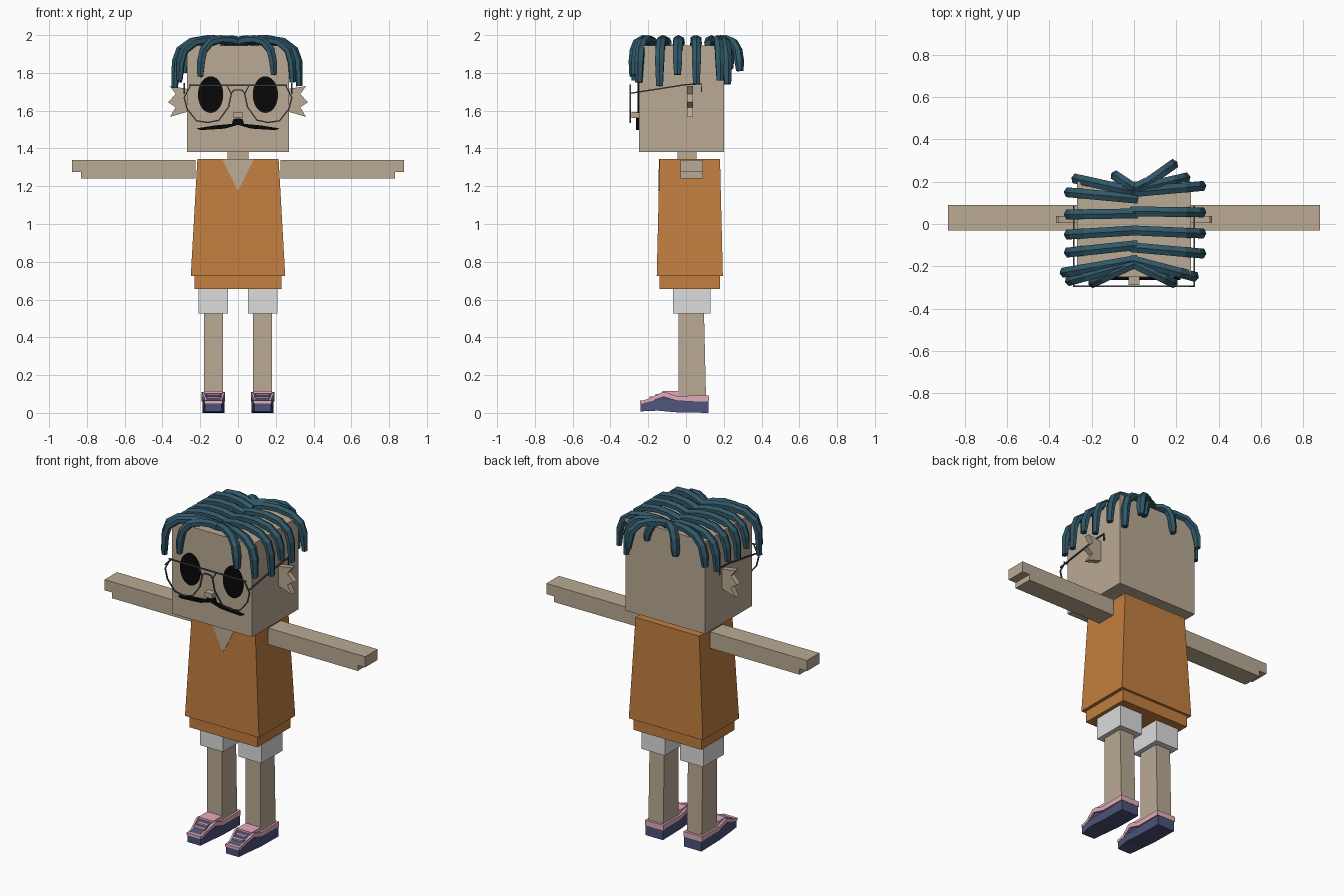
import bpy, bmesh, math
from mathutils import Vector

if "Cube" in bpy.data.objects:
    bpy.data.objects.remove(bpy.data.objects["Cube"])


def material(name, rgb):
    m = bpy.data.materials.new(name)
    lin = [((c / 255 + 0.055) / 1.055) ** 2.4 for c in rgb] + [1]
    m.diffuse_color = lin
    m.use_nodes = True
    m.node_tree.nodes["Principled BSDF"].inputs["Base Color"].default_value = lin
    return m


SKIN = material("skin", (186, 170, 148))
ORANGE = material("orange cloth", (194, 126, 63))
WHITE = material("white cloth", (220, 220, 220))
NAVY = material("navy shoe", (76, 82, 120))
PINK = material("pink trim", (228, 172, 188))
TEAL = material("teal hair", (49, 88, 104))
BLACK = material("black", (8, 8, 8))
STEEL = material("dark steel", (78, 86, 94))


def finish(name, bm, mat):
    bmesh.ops.recalc_face_normals(bm, faces=bm.faces)
    me = bpy.data.meshes.new(name)
    bm.to_mesh(me)
    bm.free()
    me.materials.append(mat)
    ob = bpy.data.objects.new(name, me)
    bpy.context.collection.objects.link(ob)
    return ob


def block(name, x, y, z, mat, top=None):
    """Box from ranges; top gives different x and y ranges at the upper end."""
    bm = bmesh.new()
    bmesh.ops.create_cube(bm, size=1)
    for v in bm.verts:
        rx, ry = top if top and v.co.z > 0 else (x, y)
        v.co = (rx[v.co.x > 0], ry[v.co.y > 0], z[v.co.z > 0])
    return finish(name, bm, mat)


def prism(name, outline, plane, a, b, mat, sign=1):
    """Extrude an outline: plane 'xz' runs along y, plane 'yz' runs along x."""
    bm = bmesh.new()
    put = (lambda p, d: (sign * p[0], d, p[1])) if plane == "xz" else \
          (lambda p, d: (sign * d, p[0], p[1]))
    ends = [[bm.verts.new(put(p, d)) for p in outline] for d in (a, b)]
    bm.faces.new(ends[0])
    bm.faces.new(ends[1])
    n = len(outline)
    for i in range(n):
        j = (i + 1) % n
        bm.faces.new((ends[0][i], ends[0][j], ends[1][j], ends[1][i]))
    return finish(name, bm, mat)


def strip(name, path, side, width, thick, mat, sides=6, tip=1.0, closed=False):
    """Sweep a faceted section along a path, tapering at its last point."""
    bm = bmesh.new()
    path = [Vector(p) for p in path]
    side = Vector(side).normalized()
    n = len(path)
    rings = []
    for i, p in enumerate(path):
        prev = path[i - 1] if i or closed else p
        nxt = path[(i + 1) % n] if i < n - 1 or closed else p
        up = side.cross((nxt - prev).normalized())
        k = tip if i == n - 1 else 1
        ring = []
        for s in range(sides):
            t = math.tau * (s + 0.5) / sides
            ring.append(bm.verts.new(p + side * math.cos(t) * width * k / 2
                                     + up * math.sin(t) * thick * k / 2))
        rings.append(ring)
    for i in range(n if closed else n - 1):
        r, q = rings[i], rings[(i + 1) % n]
        for s in range(sides):
            t = (s + 1) % sides
            bm.faces.new((r[s], r[t], q[t], q[s]))
    if not closed:
        bm.faces.new(rings[0])
        bm.faces.new(rings[-1])
    return finish(name, bm, mat)


# Head, neck and torso
block("head", (-.27, .27), (-.25, .2), (1.38, 1.945), SKIN)
block("neck", (-.055, .055), (-.045, .055), (1.34, 1.39), SKIN)
block("shirt", (-.25, .25), (-.155, .195), (.725, 1.345), ORANGE,
      top=((-.215, .215), (-.14, .18)))
block("shirt_hem", (-.23, .23), (-.14, .18), (.655, .73), ORANGE)

# Collar opening, tilted to follow the front of the shirt
collar = prism("collar_opening", [(-.085, 1.345), (.085, 1.345), (0, 1.175)],
               "xz", -.143, -.139, SKIN)
for v in collar.data.vertices:
    v.co.y -= (1.345 - v.co.z) * .024

# Face
block("nose", (-.025, .025), (-.288, -.25), (1.562, 1.592), SKIN)

lens = [(.035, 1.69), (.05, 1.62), (.1, 1.55), (.16, 1.537), (.22, 1.547),
        (.27, 1.61), (.285, 1.67), (.25, 1.735), (.06, 1.735)]
ear = [(.265, 1.715), (.36, 1.73), (.33, 1.688), (.37, 1.645), (.33, 1.618),
       (.36, 1.567), (.265, 1.595)]
whisker = [(0, 1.56), (.025, 1.555), (.032, 1.53), (.12, 1.522), (.22, 1.506),
           (.2, 1.497), (.07, 1.505), (0, 1.525)]
arm = [(.225, 1.24), (.83, 1.24), (.83, 1.275), (.88, 1.275), (.88, 1.34), (.225, 1.34)]
sole = [(-.24, .008), (-.24, .058), (-.19, .068), (.12, .062), (.12, 0), (-.05, .003), (-.15, .012)]
trim = [(-.235, .05), (-.235, .064), (-.2, .074), (-.13, .108), (-.11, .11),
        (-.05, .09), (.122, .092), (.122, .06), (-.04, .062), (-.12, .085), (-.19, .06)]
upper = [(-.225, .06), (-.18, .085), (-.12, .105), (-.05, .086), (.115, .086), (.115, .06)]


def taper_toe(ob, s):
    for v in ob.data.vertices:
        if v.co.y < -.18:
            v.co.x = s * .13 + (v.co.x - s * .13) * .75


for s, label in ((1, "left"), (-1, "right")):
    # Eyes, moustache and ears
    oval = [(.145 + .067 * math.cos(math.tau * i / 28),
             1.685 + .097 * math.sin(math.tau * i / 28)) for i in range(28)]
    prism(label + "_eye", oval, "xz", -.257, -.249, BLACK, s)
    prism(label + "_moustache", whisker, "xz", -.265, -.249, BLACK, s)
    prism(label + "_ear", ear, "xz", .005, .038, SKIN, s)

    # Glasses
    strip(label + "_lens_rim", [(s * x, -.295, z) for x, z in lens], (0, 1, 0),
          .01, .01, STEEL, 4, closed=True)
    strip(label + "_temple", [(s * .285, -.295, 1.692), (s * .285, 0, 1.738),
                              (s * .285, .08, 1.742), (s * .285, .082, 1.7)],
          (1, 0, 0), .01, .01, STEEL, 4)

    # Arms and legs
    prism(label + "_arm", arm, "xz", -.03, .09, SKIN, s)
    block(label + "_shorts_leg", (s * .13 - .078, s * .13 + .078), (-.07, .13),
          (.525, .665), WHITE)
    block(label + "_leg", (s * .13 - .05, s * .13 + .05), (-.04, .106),
          (.08, .54), SKIN, top=((s * .13 - .05, s * .13 + .05), (-.04, .095)))

    # Shoes with trim, tongue and laces
    taper_toe(prism(label + "_shoe_sole", sole, "yz", .072, .188, NAVY, s), s)
    taper_toe(prism(label + "_shoe_upper", upper, "yz", .078, .182, NAVY, s), s)
    for a, b in ((.068, .08), (.18, .192)):
        taper_toe(prism(label + "_shoe_trim", trim, "yz", a, b, PINK, s), s)
    block(label + "_heel_trim", (s * .13 - .062, s * .13 + .062), (.108, .122),
          (.06, .092), PINK)
    block(label + "_toe_trim", (s * .13 - .047, s * .13 + .047), (-.243, -.225),
          (.05, .066), PINK)
    block(label + "_shoe_tongue", (s * .13 - .05, s * .13 + .05), (-.125, -.04),
          (.085, .115), PINK)
    for y, z in ((-.155, .1), (-.185, .087)):
        block(label + "_lace", (s * .13 - .035, s * .13 + .035), (y - .007, y + .007),
              (z - .015, z), PINK)

strip("glasses_top_bar", [(-.26, -.295, 1.735), (.26, -.295, 1.735)], (0, 1, 0),
      .01, .01, STEEL, 4)
strip("glasses_bridge", [(-.037, -.295, 1.69), (-.02, -.295, 1.71),
                         (.02, -.295, 1.71), (.037, -.295, 1.69)], (0, 1, 0),
      .01, .01, STEEL, 4)

# Hair locks: root y, tip x, tip y, tip z
locks = [(.15, .325, .18, 1.76), (.06, .325, .055, 1.74), (-.03, .325, -.045, 1.79),
         (-.11, .325, -.14, 1.73), (-.17, .29, -.25, 1.75), (-.18, .19, -.28, 1.79),
         (.14, .19, .285, 1.81), (.16, .25, .22, 1.74), (.16, .11, .22, 1.86),
         (.12, -.315, .15, 1.76), (.05, -.315, .045, 1.78), (-.03, -.315, -.05, 1.75),
         (-.1, -.315, -.135, 1.79), (-.17, -.335, -.23, 1.72), (-.18, -.2, -.28, 1.78),
         (-.18, -.31, -.27, 1.76), (.15, -.28, .215, 1.8), (.16, -.09, .23, 1.82)]
# Fraction of the reach and height of each bend
bends = [(0, 1.953), (.25, 1.973), (.5, 1.977), (.75, 1.963), (.92, 1.92), (.98, 1.86)]
for i, (root, x, y, z) in enumerate(locks):
    start = Vector((-.015 if x > 0 else .015, root))
    run = Vector((x, y)) - start
    path = []
    for f, h in bends:
        p = start + run * f
        path.append((p.x, p.y, max(h, z + .035)))
    path.append((x, y, z))
    strip("hair_lock_%d" % (i + 1), path, (-run.y, run.x, 0), .054, .046, TEAL, 6, .75)
